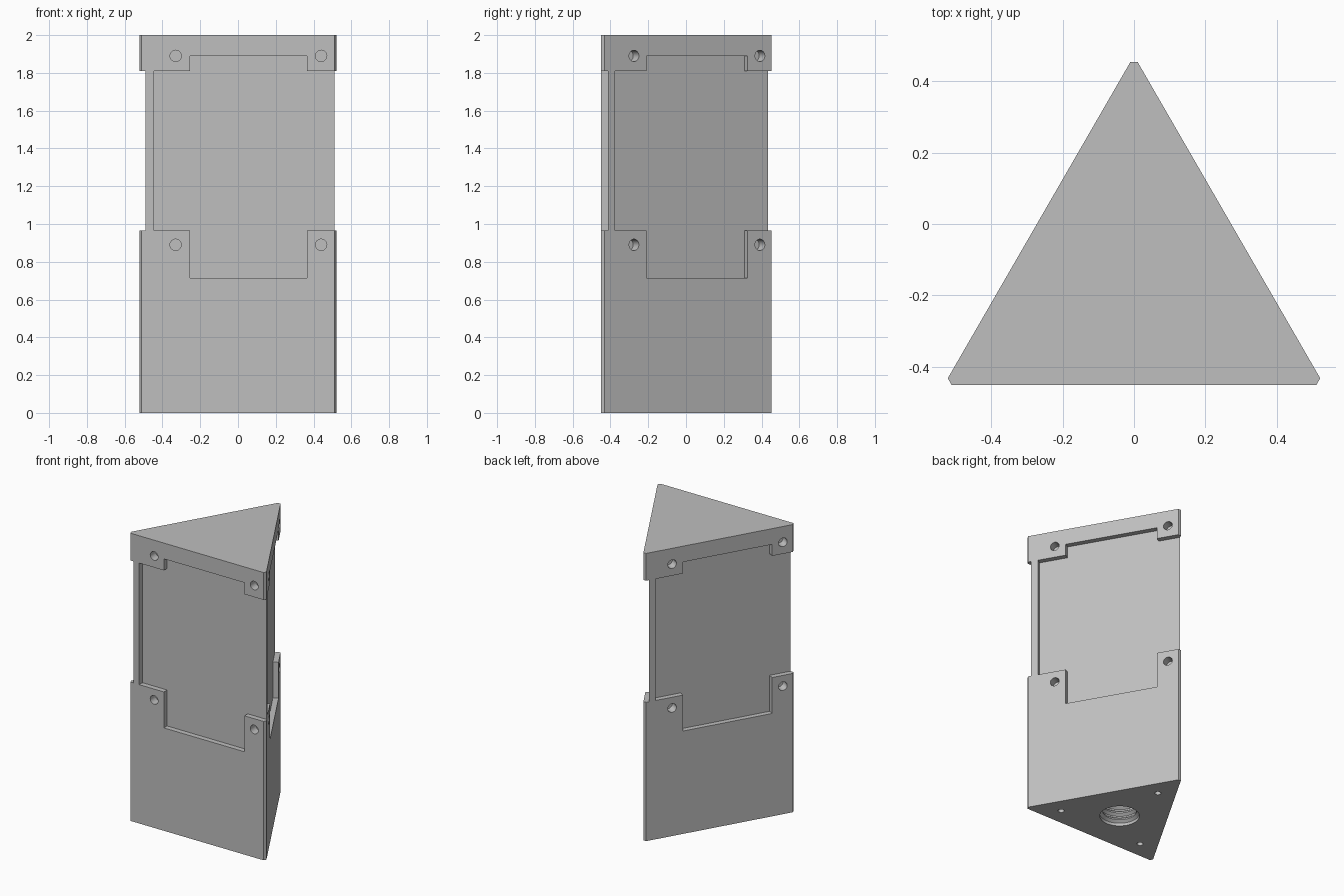
import bpy, bmesh
from math import sqrt, radians, sin, cos, pi
from mathutils import Matrix, Vector

if "Cube" in bpy.data.objects:
    bpy.data.objects.remove(bpy.data.objects["Cube"])

HEIGHT = 2.0
INRADIUS = 0.307          # axis to flat side
CHIP = 0.0105             # half width of the blunted corners
AXIS_Y = -0.45 + INRADIUS
RECESS = 0.036
HALF = INRADIUS * sqrt(3)

grey = bpy.data.materials.new("matte grey")
grey.use_nodes = True
grey.diffuse_color = (0.52, 0.52, 0.52, 1)
grey.node_tree.nodes["Principled BSDF"].inputs["Base Color"].default_value = (0.52, 0.52, 0.52, 1)


def extrude_outline(name, points, offset):
    """Closed prism made from a flat outline pushed along offset."""
    bm = bmesh.new()
    face = bm.faces.new([bm.verts.new(p) for p in points])
    ext = bmesh.ops.extrude_face_region(bm, geom=[face])
    verts = [g for g in ext["geom"] if isinstance(g, bmesh.types.BMVert)]
    bmesh.ops.translate(bm, vec=offset, verts=verts)
    return finish(name, bm)


def finish(name, bm):
    bmesh.ops.recalc_face_normals(bm, faces=bm.faces)
    mesh = bpy.data.meshes.new(name)
    bm.to_mesh(mesh)
    bm.free()
    mesh.materials.append(grey)
    obj = bpy.data.objects.new(name, mesh)
    bpy.context.collection.objects.link(obj)
    return obj


def lathe(name, profile, matrix, sides=32):
    """Closed turned solid from (radius, height) pairs."""
    bm = bmesh.new()
    rings = [[bm.verts.new((r * cos(2 * pi * i / sides), r * sin(2 * pi * i / sides), z))
              for i in range(sides)] for r, z in profile]
    for low, high in zip(rings, rings[1:]):
        for i in range(sides):
            j = (i + 1) % sides
            bm.faces.new((low[i], low[j], high[j], high[i]))
    bm.faces.new(rings[0])
    bm.faces.new(rings[-1])
    bm.transform(matrix)
    return finish(name, bm)


def cut(target, cutter):
    mod = target.modifiers.new("cut", "BOOLEAN")
    mod.operation = "DIFFERENCE"
    mod.solver = "EXACT"
    mod.object = cutter
    bpy.context.view_layer.objects.active = target
    bpy.ops.object.modifier_apply(modifier=mod.name)
    bpy.data.objects.remove(cutter)


# Triangular body with blunted corners, built around the origin axis
outline = []
for k in range(3):
    turn = Matrix.Rotation(radians(120 * k), 4, "Z")
    for side in (-1, 1):
        outline.append(turn @ Vector((side * (HALF - 2 * CHIP), -INRADIUS, 0)))
body = extrude_outline("triangular_housing", outline, (0, 0, HEIGHT))

# Panel recess, open at one corner, repeated on the three sides
LOW, HIGH = 0.965, 1.81
panel = [(-0.445, LOW), (-0.255, LOW), (-0.255, 0.715), (0.365, 0.715),
         (0.365, LOW), (0.7, LOW), (0.7, HIGH), (0.365, HIGH),
         (0.365, 1.89), (-0.255, 1.89), (-0.255, HIGH), (-0.445, HIGH)]
for k in range(3):
    turn = Matrix.Rotation(radians(120 * k), 4, "Z")
    cutter = extrude_outline("recess_cutter", [(x, -INRADIUS - 0.1, z) for x, z in panel],
                             (0, 0.1 + RECESS, 0))
    cutter.data.transform(turn)
    cut(body, cutter)

# Blind screw holes beside each panel
for k in range(3):
    turn = Matrix.Rotation(radians(120 * k), 4, "Z")
    for x in (-0.33, 0.44):
        for z in (0.89, 1.89):
            place = turn @ Matrix.Translation((x, -INRADIUS, z)) @ Matrix.Rotation(radians(-90), 4, "X")
            cut(body, lathe("screw_hole_cutter", [(0.03, -0.05), (0.03, 0.06)], place, 24))

# Small holes under the base, towards the corners
for k in range(3):
    place = Matrix.Rotation(radians(120 * k), 4, "Z") @ Matrix.Translation((0, 0.38, 0))
    cut(body, lathe("base_hole_cutter", [(0.02, -0.05), (0.02, 0.1)], place, 20))

# Ridged socket in the middle of the base
thread = [(0.127, -0.05), (0.127, 0.02)]
for i in range(4):
    z = 0.02 + i * 0.05
    thread += [(0.108, z + 0.015), (0.108, z + 0.025), (0.127, z + 0.04), (0.127, z + 0.05)]
cut(body, lathe("socket_cutter", thread, Matrix.Identity(4), 40))

# Centre the housing and shade it
body.data.transform(Matrix.Translation((0, AXIS_Y, 0)))
bpy.ops.object.select_all(action="DESELECT")
body.select_set(True)
bpy.context.view_layer.objects.active = body
bpy.ops.object.shade_smooth_by_angle(angle=radians(25))
